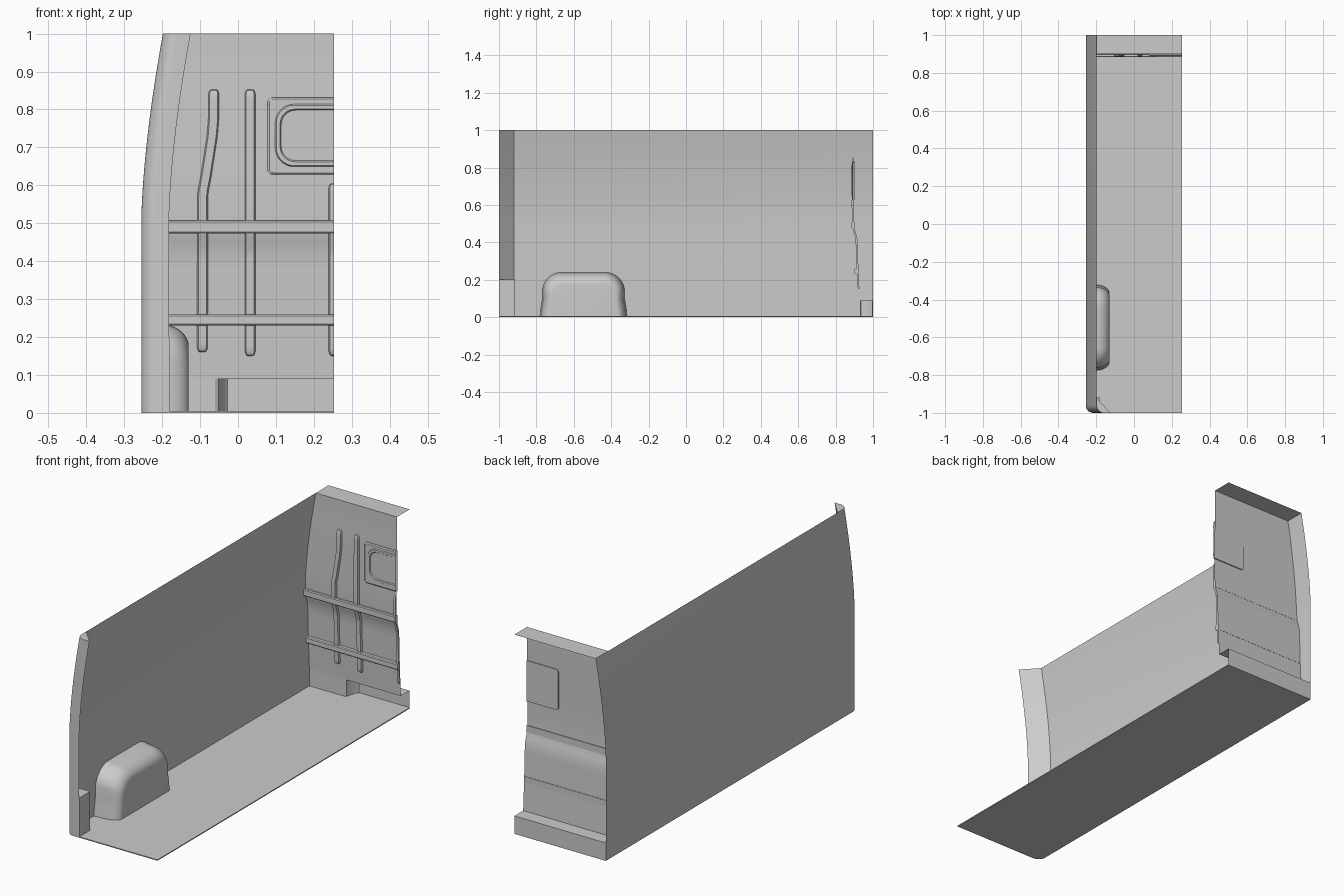
import bpy, bmesh, math

if "Cube" in bpy.data.objects:
    bpy.data.objects.remove(bpy.data.objects["Cube"])

XR = 0.253  # open edge of the half shell


def finish(name, verts, faces, angle=30):
    me = bpy.data.meshes.new(name)
    me.from_pydata(verts, [], faces)
    bm = bmesh.new()
    bm.from_mesh(me)
    bmesh.ops.remove_doubles(bm, verts=bm.verts, dist=1e-5)
    bmesh.ops.recalc_face_normals(bm, faces=bm.faces)
    bm.to_mesh(me)
    bm.free()
    ob = bpy.data.objects.new(name, me)
    bpy.context.collection.objects.link(ob)
    bpy.ops.object.select_all(action='DESELECT')
    ob.select_set(True)
    bpy.context.view_layer.objects.active = ob
    bpy.ops.object.shade_smooth_by_angle(angle=math.radians(angle))
    return ob


def loft(name, rings, closed=False, caps=(), angle=30):
    """Bridge equal-length rings of points; caps lists ring indices to fill."""
    n = len(rings[0])
    verts = [p for r in rings for p in r]
    faces = []
    for i in range(len(rings) - 1):
        for j in range(n if closed else n - 1):
            k = (j + 1) % n
            faces.append((i*n + j, i*n + k, (i+1)*n + k, (i+1)*n + j))
    for c in caps:
        c %= len(rings)
        faces.append(tuple(range(c*n, c*n + n)))
    return finish(name, verts, faces, angle)


def side_x(z):
    """Outer side curve, upright below and leaning in above."""
    return -0.255 + (0.057 * ((z - 0.5) / 0.5) ** 1.6 if z > 0.5 else 0)


WALL = [(0.09, .93), (.15, .927), (.25, .922), (.38, .918), (.42, .916), (.45, .908),
        (.48, .899), (.52, .897), (.6, .896), (.85, .898), (.9, .9), (1, .9)]


def wall_y(z):
    """Depth of the rear wall at a height."""
    for (z0, y0), (z1, y1) in zip(WALL, WALL[1:]):
        if z <= z1:
            return y0 + (y1 - y0) * (z - z0) / (z1 - z0)
    return WALL[-1][1]


def arc(cx, cy, r, a0, a1, n=8):
    return [(cx + r*math.cos(math.radians(a0 + (a1-a0)*i/n)),
             cy + r*math.sin(math.radians(a0 + (a1-a0)*i/n))) for i in range(n + 1)]


# side panel with rounded front corner and slanted inner pillar face
section = [(0, 1)] + arc(.04, -.96, .04, 180, 270) + [(.073, -1), (0, -.92)]
heights = [0] + [.5 + .5*i/20 for i in range(21)]
loft("side_panel", [[(side_x(z) + dx, y, z) for dx, y in section] for z in heights])
finish("pillar_top", [(side_x(1) + dx, y, 1) for dx, y in section[1:]],
       [tuple(range(len(section) - 1))])

# pillar foot block
foot = [(-.25, -.915), (-.182, -.915), (-.18, -.925), (-.18, -.999), (-.215, -.999)]
loft("pillar_foot", [[(x, y, z) for x, y in foot] for z in (0, .2)], True, (0, 1))

# floor slab with rounded front corner
plan = arc(-.215, -.96, .04, 180, 270) + [(XR, -1), (XR, 1), (-.255, 1)]
loft("floor", [[(x, y, z) for x, y in plan] for z in (0, .005)], True, (0, 1))

# rear wall following the curved side, then roof flange
rows = sorted({z for z, _ in WALL} | {.5 + .05*i for i in range(11)})
loft("rear_wall", [[(side_x(z), wall_y(z), z), (XR, wall_y(z), z)] for z in rows])
loft("roof_flange", [[(x, .9, 1), (x, 1, 1)] for x in (side_x(1), XR)])

# sill: ledge, rear skirt, and inner step that jogs back
loft("sill_skirt", [[(x, .93, .09), (x, 1, .09), (x, 1, 0)] for x in (-.255, XR)])
jog = [(-.255, .93), (-.06, .93), (-.052, .935), (-.036, .99), (-.028, .998)]
loft("sill_step", [[(x, y, 0), (x, y, .09)] for x, y in jog])

# wheel arch: rounded outline shrinking along a quarter-round edge
half = [(.2325, 0), (.228, .05), (.218, .11)] + arc(.115, .135, .105, 10, 90)
outline = half + [(-y, z) for y, z in reversed(half)]
steps = [(-.254, 0), (-.19, 0)] + [
    (-.19 + .06*math.sin(a), .05*(1 - math.cos(a)))
    for a in [math.pi/2*i/8 for i in range(1, 9)]]
rings = []
for x, inset in steps:
    base = .012 * (x + .254) / .124
    sy, sz = 1 - (inset*.75 + base) / .2325, 1 - (inset + base*1.2) / .24
    rings.append([(x, -.548 + y*sy, z*sz) for y, z in outline])
loft("wheel_arch", rings, caps=(-1,), angle=40)


# pressed vertical ribs on the rear wall
def rib(name, path):
    (z0, z1) = path[0][1], path[-1][1]
    zs = [z0, z0 + .003, z0 + .012] + [z0 + .012 + (z1 - z0 - .024)*i/50 for i in range(1, 51)]
    zs += [z1 - .003, z1]
    rings = []
    for i, z in enumerate(zs):
        for (xa, za), (xb, zb) in zip(path, path[1:]):
            if z <= zb + 1e-6:
                cx = xa + (xb - xa)*(z - za)/(zb - za)
                break
        end = min(i, len(zs) - 1 - i)
        w = (.007, .011, .014)[min(end, 2)]
        h = (0, .006, .010)[min(end, 2)]
        y = wall_y(z)
        rings.append([(min(cx + s*w, XR), y - d, z) for s, d in
                      ((-1, 0), (-.75, h), (.75, h), (1, 0))])
    loft(name, rings, angle=25)


rib("bent_rib", [(-.094, .16), (-.093, .58), (-.085, .62), (-.068, .73), (-.064, .78), (-.064, .853)])
rib("straight_rib", [(.032, .15), (.032, .853)])
rib("edge_rib", [(.253, .15), (.253, .605)])

# horizontal rails with chamfered front
for name, z0, z1, yf, yb in (("upper_rail", .473, .507, .884, .902),
                             ("lower_rail", .23, .26, .902, .924)):
    prof = [(yb, z0), (yf + .004, z0), (yf, z0 + .004), (yf, z1 - .004), (yf + .004, z1), (yb, z1)]
    loft(name, [[(x, y, z) for y, z in prof] for x in (-.254, XR)], True, (0, 1))


# window panel and raised rounded frame
def outline_open(x0, z0, z1, r):
    """Rounded rectangle running off the open edge."""
    a = arc(x0 + r, z1 - r, r, 90, 180)
    b = arc(x0 + r, z0 + r, r, 180, 270)
    return [(XR, z1)] + a + b + [(XR, z0)]


levels = [((.078, .628, .832, .014), .902), ((.078, .628, .832, .014), .893),
          ((.083, .633, .827, .011), .889)]
loft("window_panel", [[(x, y, z) for x, z in outline_open(*p)] for p, y in levels],
     caps=(0, -1))
frame = [((.098, .649, .814, .05), .889), ((.101, .652, .811, .047), .884),
         ((.111, .662, .801, .040), .884), ((.114, .665, .798, .038), .8885)]
loft("window_frame", [[(x, y, z) for x, z in outline_open(*p)] for p, y in frame],
     caps=(-1,))
